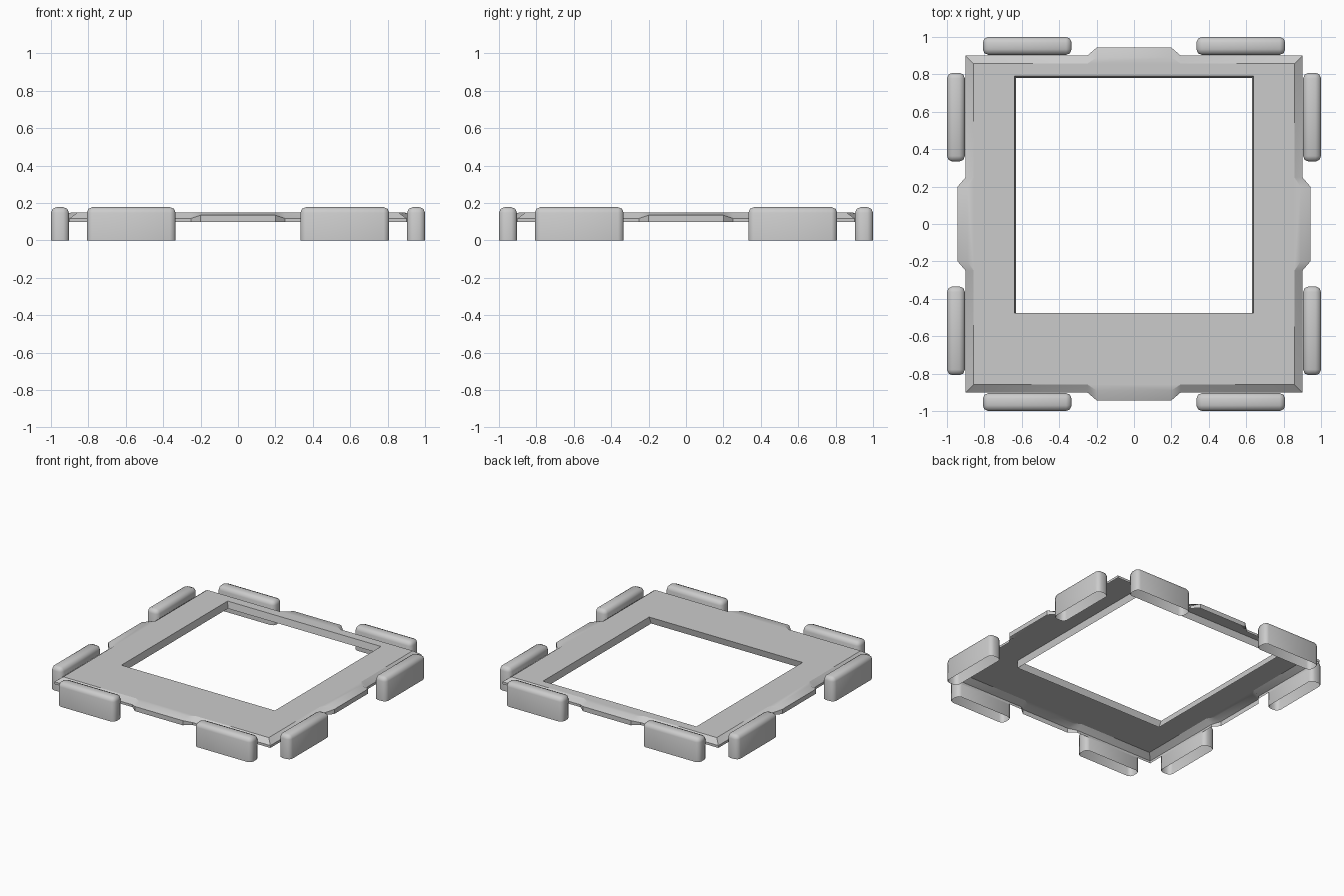
import bpy, bmesh, math
from mathutils import Vector, Matrix

if "Cube" in bpy.data.objects:
    bpy.data.objects.remove(bpy.data.objects["Cube"])


def finish(bm, name, angle=35):
    mesh = bpy.data.meshes.new(name)
    bmesh.ops.recalc_face_normals(bm, faces=bm.faces)
    bm.to_mesh(mesh)
    bm.free()
    ob = bpy.data.objects.new(name, mesh)
    bpy.context.collection.objects.link(ob)
    bpy.ops.object.select_all(action='DESELECT')
    ob.select_set(True)
    bpy.context.view_layer.objects.active = ob
    bpy.ops.object.shade_smooth_by_angle(angle=math.radians(angle))
    return ob


def outline(side, tab, z_side, z_tab):
    """Square outline with a tapered tab in the middle of each side."""
    quarter = [(-side, -side, z_side), (-0.25, -side, z_side), (-0.2, -tab, z_tab),
               (0.2, -tab, z_tab), (0.25, -side, z_side)]
    return [Matrix.Rotation(k * math.pi / 2, 3, 'Z') @ Vector(p)
            for k in range(4) for p in quarter]


def rect(x, y0, y1, z):
    return [(-x, y0, z), (x, y0, z), (x, y1, z), (-x, y1, z)]


def ring(bm, pts):
    vs = [bm.verts.new(p) for p in pts]
    es = [bm.edges.new((vs[i], vs[(i + 1) % len(vs)])) for i in range(len(vs))]
    return vs, es


def skirt(bm, a, b):
    n = len(a)
    for i in range(n):
        j = (i + 1) % n
        bm.faces.new((a[i], a[j], b[j], b[i]))


# Frame: flat top with an off-centre opening, sloped rim and short skirt
bm = bmesh.new()
top, top_edges = ring(bm, outline(0.857, 0.89, 0.15, 0.15))
rim, _ = ring(bm, outline(0.9, 0.943, 0.118, 0.135))
low, _ = ring(bm, outline(0.9, 0.943, 0.10, 0.10))
hole, hole_edges = ring(bm, rect(0.64, -0.475, 0.79, 0.15))
lip, _ = ring(bm, rect(0.63, -0.485, 0.78, 0.10))
bmesh.ops.triangle_fill(bm, edges=top_edges + hole_edges, use_beauty=True, normal=(0, 0, 1))
skirt(bm, top, rim)
skirt(bm, rim, low)
skirt(bm, hole, lip)
finish(bm, "frame", 30)

# Bumpers: two rounded, open-bottomed blocks on each side
for k, side in enumerate(("front", "right", "back", "left")):
    for s in (-1, 1):
        bm = bmesh.new()
        bmesh.ops.create_cube(bm, size=1)
        bmesh.ops.scale(bm, vec=(0.475, 0.096, 0.178), verts=bm.verts)
        bmesh.ops.translate(bm, vec=(s * 0.571, -0.952, 0.089), verts=bm.verts)
        bm.normal_update()
        bottom = [f for f in bm.faces if f.normal.z < -0.9]
        bmesh.ops.delete(bm, geom=bottom, context='FACES_ONLY')
        edges = [e for e in bm.edges if not e.is_boundary]
        bmesh.ops.bevel(bm, geom=edges, offset=0.03, segments=2, profile=0.5, affect='EDGES')
        bmesh.ops.rotate(bm, verts=bm.verts, cent=(0, 0, 0),
                         matrix=Matrix.Rotation(k * math.pi / 2, 3, 'Z'))
        finish(bm, f"bumper_{side}_{'a' if s < 0 else 'b'}", 50)
